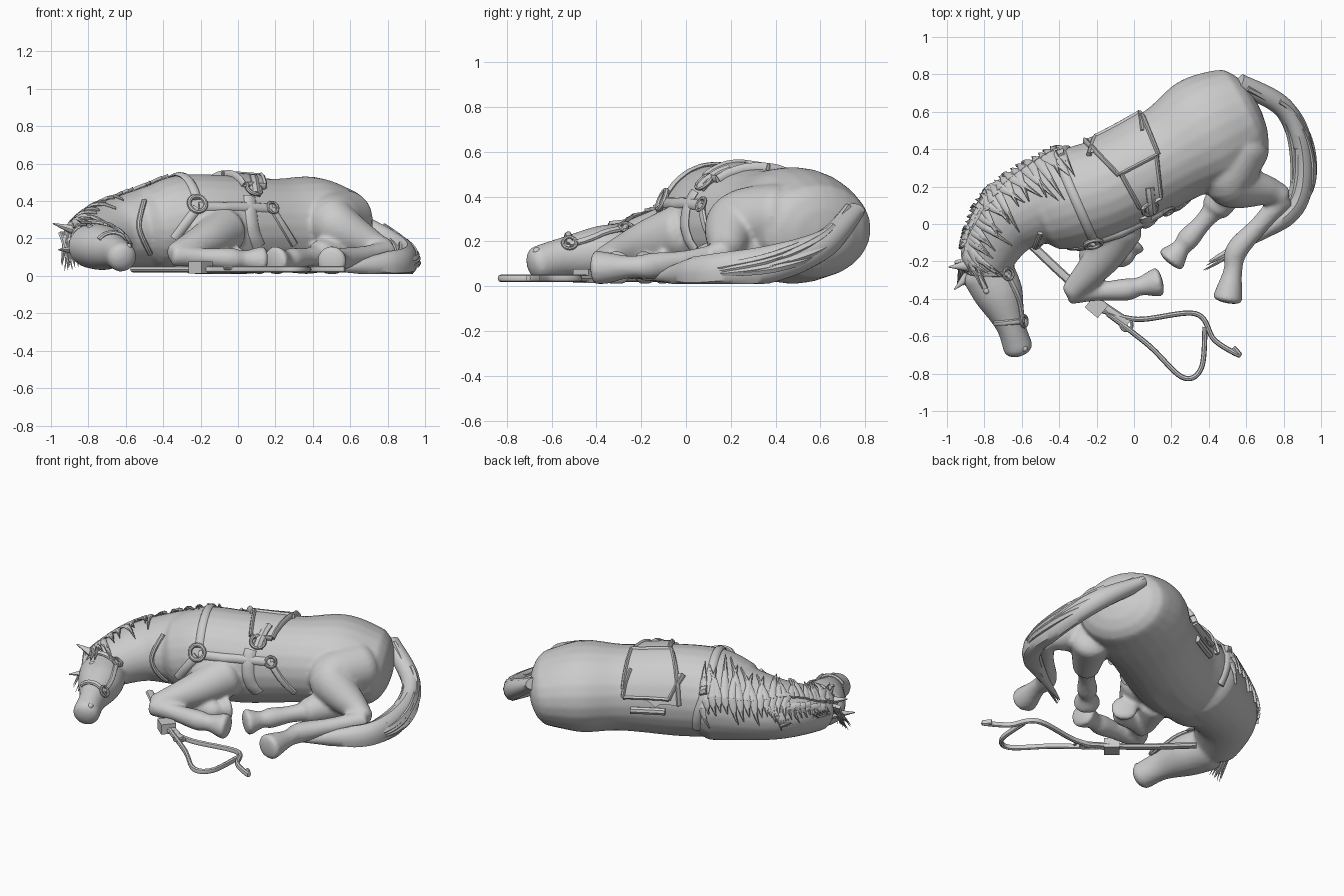
import bpy, bmesh, math, random
from mathutils import Vector
from mathutils.bvhtree import BVHTree

random.seed(4)
if "Cube" in bpy.data.objects:
    bpy.data.objects.remove(bpy.data.objects["Cube"])
grey = bpy.data.materials.new("plain grey")
grey.use_nodes = True
grey.diffuse_color = (0.6, 0.6, 0.6, 1)
grey.node_tree.nodes["Principled BSDF"].inputs["Base Color"].default_value = grey.diffuse_color
UP = Vector((0, 0, 1))

def spline(points, steps=10):
    """Smooth path through tuples of any length, given in hundredths."""
    points = [Vector([v / 100 for v in p]) for p in points]
    path, last = [], len(points) - 1
    for i in range(last):
        start, end = points[i], points[i + 1]
        leave = (end - points[max(i - 1, 0)]) / 2
        arrive = (points[min(i + 2, last)] - start) / 2
        for t in [s / steps for s in range(steps)]:
            path.append(start.lerp(end, t * t * (3 - 2 * t)) + leave * t * (1 - t) ** 2 - arrive * t * t * (1 - t))
    return path + [points[-1]]

def dome(tip, inner, bulge):
    """Shrinking sections that round off an end."""
    out = (Vector(tip[:3]) - Vector(inner[:3])).normalized() * min(tip[3:]) * bulge
    turns = [math.pi * k / 9 for k in range(1, 5)]
    return [(*(Vector(tip[:3]) + out * math.sin(a)), tip[3] * math.cos(a), tip[4] * math.cos(a)) for a in turns]

def add_loft(bm, stations, sides=8, ups=None):
    """Skin elliptical sections (x, y, z, half width, half height) and keep them above ground."""
    centres = [Vector(s[:3]) for s in stations]
    rings = []
    for i, s in enumerate(stations):
        tangent = (centres[min(i + 1, len(centres) - 1)] - centres[max(i - 1, 0)]).normalized()
        side = tangent.cross(ups[i] if ups else UP).normalized()
        up = side.cross(tangent)
        ring = []
        for a in [math.tau * k / sides for k in range(sides)]:
            p = centres[i] + side * math.cos(a) * s[3] + up * math.sin(a) * s[4]
            ring.append(bm.verts.new((p.x, p.y, max(p.z, 0.01))))
        rings.append(ring)
    for r, q in zip(rings, rings[1:]):
        for k in range(sides):
            bm.faces.new((r[k - 1], r[k], q[k], q[k - 1]))
    bm.faces.new(rings[0])
    bm.faces.new(rings[-1])

def dress(name):
    ob = bpy.context.object
    ob.name = name
    ob.data.materials.append(grey)
    bpy.ops.object.shade_smooth_by_angle(angle=math.radians(40))
    return ob

def finish(bm, name):
    bmesh.ops.recalc_face_normals(bm, faces=bm.faces)
    mesh = bpy.data.meshes.new(name)
    bm.to_mesh(mesh)
    bm.free()
    ob = bpy.data.objects.new(name, mesh)
    bpy.context.collection.objects.link(ob)
    bpy.ops.object.select_all(action="DESELECT")
    ob.select_set(True)
    bpy.context.view_layer.objects.active = ob
    return dress(name)

# Horse: trunk, neck, head and limbs
bm = bmesh.new()

def trunk(*rows, bulge=0.6):
    path = spline(rows)
    add_loft(bm, dome(path[0], path[1], bulge)[::-1] + path + dome(path[-1], path[-2], bulge), 24)

def limb(*rows, bulge=0.6):
    trunk(*[(*row, row[-1]) for row in rows], bulge=bulge)

def lower_leg(knee, fetlock, toe):
    """Cannon bone, fetlock, pastern and flared hoof."""
    knee, fetlock, toe = Vector(knee), Vector(fetlock), Vector(toe)
    limb((*knee, 6), (*knee.lerp(fetlock, 0.5), 5), (*fetlock, 6),
         (*fetlock.lerp(toe, 0.4), 5), (*fetlock.lerp(toe, 0.8), 7), (*toe, 8), bulge=0.3)

trunk((55, 57, 25, 28, 22), (39, 49, 27, 31, 26), (19, 37, 27, 27, 25), (-10, 21, 27, 27, 27),
      (-30, 14, 28, 27, 26), (-43, 9, 26, 24, 23))
trunk((-35, 18, 27, 24, 25), (-66, 3, 23, 20, 18), (-80, -20, 18, 14, 13))
trunk((-78, -26, 16, 14, 12), (-72, -38, 15, 13, 12), (-66, -54, 13, 8, 9), (-62, -66, 10, 8, 8))
limb((58, 42, 31, 15), (51, 23, 28, 14), (71, 18, 17, 8), (79, 15, 14, 6))
limb((58, 30, 14, 12), (44, 9, 11, 8))
limb((-8, -2, 24, 13), (-17, -18, 19, 10), (-33, -36, 12, 6))
limb((-18, -4, 14, 10), (-24, -19, 9, 6))
lower_leg((80, 14, 13), (55, -14, 9), (50, -40, 8))
lower_leg((44, 9, 11), (29, -8, 9), (20, -19, 8))
lower_leg((-34, -37, 11), (-4, -35, 9), (13, -31, 8))
lower_leg((-24, -20, 8), (-6, -17, 8), (-1, -10, 8))
horse = finish(bm, "horse_body")

# Fuse everything into one soft skin
remesh = horse.modifiers.new("fuse", "REMESH")
remesh.mode, remesh.voxel_size = "VOXEL", 0.012
soften = horse.modifiers.new("soften", "SMOOTH")
soften.factor, soften.iterations = 0.5, 8
skin = bpy.data.meshes.new_from_object(horse.evaluated_get(bpy.context.evaluated_depsgraph_get()))
horse.modifiers.clear()
horse.data = skin
skin.materials.clear()
skin.materials.append(grey)
skin.shade_smooth()
tree = BVHTree.FromPolygons([v.co for v in skin.vertices], [p.vertices for p in skin.polygons])

def drape(a, b, view="top"):
    """Point and normal on the skin, met from above, the front or the back."""
    start, way = {"top": (Vector((a, b, 3)), -UP), "front": (Vector((a, -3, b)), Vector((0, 1, 0))),
                  "back": (Vector((a, 3, b)), Vector((0, -1, 0)))}[view]
    p, n = tree.ray_cast(start, way)[:2]
    return (p, n) if p else tree.find_nearest(start + way * 2.7)[:2]

def strap(name, points, width=0.025, thick=0.013, view="top"):
    hits = [drape(*s, view) for s in spline(points, 14)]
    bm = bmesh.new()
    add_loft(bm, [(*(p + n * 0.005), width, thick) for p, n in hits], ups=[n for _, n in hits])
    finish(bm, name)

def panel(name, corners, view="top"):
    """Leather draped between four corners, with rolls along its edges."""
    a, b, c, d = [Vector(v) / 100 for v in corners]
    bm = bmesh.new()
    bmesh.ops.create_grid(bm, x_segments=12, y_segments=12, size=0.5)
    for v in bm.verts:
        u, w = v.co.x + 0.5, v.co.y + 0.5
        p, n = drape(*a.lerp(b, u).lerp(d.lerp(c, u), w), view)
        v.co = p + n * 0.02
    finish(bm, name)
    for edge, ends in (("rear", (b, c)), ("lower", (c, d)), ("front", (d, a))):
        strap(f"{name}_{edge}_roll", [end * 100 for end in ends], 0.013, 0.026, view)

def ring(name, place, normal, radius):
    bpy.ops.mesh.primitive_torus_add(major_segments=24, minor_segments=8, major_radius=radius,
                                     minor_radius=radius * 0.28, location=place,
                                     rotation=normal.to_track_quat("Z", "Y").to_euler())
    dress(name)

# Saddle
panel("saddle_seat", [(-26, 44), (5, 57), (13, 37), (-8, 26)])
panel("saddle_flap", [(-7, 27), (12, 36), (14, 15), (3, 9)])
panel("saddle_back_panel", [(-24, 46), (5, 46), (4, 33), (-20, 33)], "back")
strap("saddle_bar", [(-18, 25), (0, 25)], 0.022, 0.02, "back")
strap("stirrup_leather", [(8, 20), (9, 7)], 0.03, 0.03)

# Harness straps
strap("shoulder_strap", [(-41, 37), (-36, 24), (-22, -8)])
strap("side_strap", [(-21, 37), (0, 37), (18, 36)], view="front")
strap("chest_strap", [(-22, 36), (-34, 20)], view="front")
strap("girth", [(6, 42), (8, 25), (11, 16)], 0.035, view="front")
strap("flank_strap", [(18, 36), (30, 17)], 0.02, view="front")
strap("withers_strap", [(-41, 44), (-34, 15)], view="back")
strap("withers_buckle", [(-41, 36), (-37, 37)], 0.03, 0.035)
strap("neck_strap", [(-50, 40), (-53, 26), (-47, 12)], 0.014, view="front")

# Bridle
strap("brow_band", [(-89, -26), (-68, -27)], 0.015)
strap("cheek_strap", [(-68, -27), (-62, -40), (-60, -52)], 0.015)
strap("nose_band", [(-74, -53), (-60, -52)], 0.015)

# Rings where straps meet
for name, x, y, size, view in (("shoulder_ring", -22, 38, 4.5, "front"), ("girth_ring", 18, 36, 3, "front"),
                               ("stirrup", 8, 9, 4, "top"), ("brow_ring", -68, -27, 3, "top"),
                               ("bit_ring", -60, -52, 3, "top")):
    place, normal = drape(x / 100, y / 100, view)
    ring(name, place + normal * 0.015, normal, size / 100)

# Eye, nostril and ears
for name, x, y in (("eye", -0.79, -0.36), ("nostril", -0.58, -0.67)):
    p, n = drape(x, y)
    bpy.ops.mesh.primitive_uv_sphere_add(segments=16, ring_count=8, radius=0.018, location=p - n * 0.01)
    dress(name)
for name, root, tip in (("right_ear", (-86, -22, 24, 4, 3), (-99, -23, 28, 0.3, 0.3)),
                        ("left_ear", (-86, -25, 14, 4, 3), (-96, -35, 14, 0.3, 0.3))):
    bm = bmesh.new()
    add_loft(bm, spline([root, tip]), 10)
    finish(bm, name)

# Reins lying on the ground
reins = {"rein_lead": (0.024, [(-56, -10), (-30, -34), (-3, -53)]),
         "rein_inner": (0.014, [(-18, -46), (2, -51), (33, -48), (43, -62), (56, -70), (53, -66)]),
         "rein_outer": (0.014, [(-14, -48), (8, -65), (26, -82), (36, -77), (38, -55)])}
for name, (width, points) in reins.items():
    bm = bmesh.new()
    add_loft(bm, [(*s, 0.035, width, 0.017) for s in spline(points)])
    finish(bm, name)
ring("rein_ring", (-0.04, -0.54, 0.04), UP, 0.03)
bpy.ops.mesh.primitive_cube_add(size=0.09, location=(-0.2, -0.44, 0.045), rotation=(0, 0, -0.7))
bpy.context.object.scale.z = 0.7
dress("rein_keeper")

# Tail: a tapering core with loose locks around it
bm = bmesh.new()
path = spline([(56, 75, 34), (80, 62, 19), (90, 38, 10), (87, 11, 6), (66, -6, 5), (40, -20, 3)])
core = []
for i, p in enumerate(path):
    t = i / (len(path) - 1)
    taper = min(1, 3 * (1 - t) + 0.05)
    core.append((*p, 0.055 * taper, (0.035 + 0.05 * math.sin(math.pi * t)) * taper))
add_loft(bm, core, 12)
for _ in range(36):
    spread, lift = random.uniform(-0.08, 0.08), random.uniform(-0.03, 0.07)
    begin = random.randint(2, 26)
    part = path[begin:begin + random.randint(20, 30)]
    lock = []
    for i, p in enumerate(part):
        t = i / (len(part) - 1)
        thin = 0.001 + 0.02 * math.sin(math.pi * (0.25 + 0.75 * t))
        lock.append((min(0.98, p.x + spread * (0.4 + 0.6 * t)), p.y + spread * t, p.z + lift * (1 - t), thin, thin))
    add_loft(bm, lock, 6)
finish(bm, "tail")

# Mane: pointed tufts down both sides of the crest, and a forelock
bm = bmesh.new()
for x, y in spline([(-40, 40), (-68, 22), (-86, -4), (-90, -18)], 9):
    turn, reach, fall = random.uniform(-1.2, -0.5), random.uniform(0.03, 0.09), random.uniform(0.02, 0.05)
    crest = drape(x, y)[0].z
    near = [drape(x + reach * t * math.cos(turn), y + reach * t * math.sin(turn)) for t in range(4)]
    far = [drape(x - fall * t / 3, crest + 0.01 - fall * t, "back") for t in range(4)]
    for hits in (near, far):
        add_loft(bm, [(*(p + n * 0.012), 0.001 + 0.009 * (3 - t), 0.009) for t, (p, n) in enumerate(hits)],
                 6, [n for _, n in hits])
for _ in range(14):
    x = random.uniform(-0.95, -0.87)
    add_loft(bm, [(x, -0.2, 0.23, 0.018, 0.012),
                  (x + random.uniform(-0.04, 0.05), -0.33, random.uniform(0.02, 0.08), 0.001, 0.001)], 6)
finish(bm, "mane")
